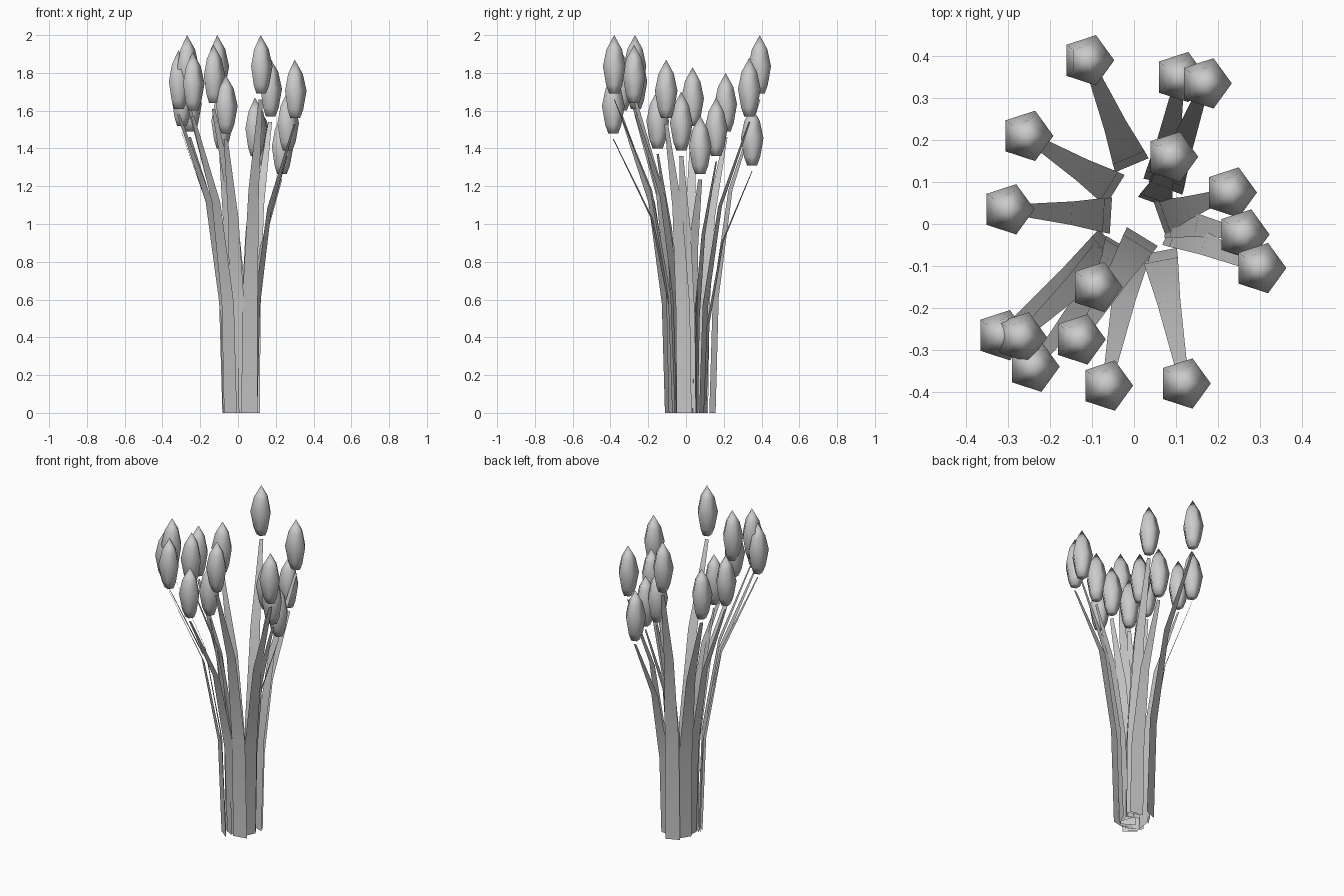
import bpy, bmesh, math
from mathutils import Vector

if "Cube" in bpy.data.objects:
    bpy.data.objects.remove(bpy.data.objects["Cube"])

# each stalk: base x, base y, head x, head y, head top z
PLANTS = [
    (-0.005, 0.14, -0.11, 0.39, 2.00),
    (0.065, 0.10, 0.11, 0.35, 1.62),
    (0.075, 0.085, 0.17, 0.335, 1.88),
    (0.05, 0.05, 0.09, 0.16, 1.67),
    (-0.045, 0.08, -0.255, 0.21, 1.80),
    (-0.055, 0.02, -0.30, 0.035, 1.83),
    (0.06, 0.015, 0.23, 0.075, 1.575),
    (0.08, 0.01, 0.26, -0.025, 1.70),
    (0.085, -0.01, 0.30, -0.105, 1.87),
    (-0.03, -0.05, -0.09, -0.15, 1.71),
    (-0.055, -0.045, -0.315, -0.265, 1.92),
    (-0.05, -0.06, -0.27, -0.27, 2.00),
    (-0.04, -0.085, -0.24, -0.34, 1.91),
    (0.02, -0.03, -0.13, -0.275, 1.95),
    (0.0, -0.055, -0.065, -0.385, 1.79),
    (0.06, -0.065, 0.12, -0.38, 2.00),
]
HEAD_H = 0.31
# head profile: drop below the tip, radius
HEAD = [(0.31, 0.028), (0.265, 0.045), (0.165, 0.063), (0.075, 0.043)]
# stalk stations: height fraction, lean fraction, half width
STALK = [(0, 0, 0.043), (0.37, 0.07, 0.041), (0.71, 0.38, 0.028), (1, 1, 0.011)]


def finish(name, bm, angle):
    me = bpy.data.meshes.new(name)
    bm.to_mesh(me)
    bm.free()
    ob = bpy.data.objects.new(name, me)
    bpy.context.collection.objects.link(ob)
    bpy.ops.object.select_all(action='DESELECT')
    ob.select_set(True)
    bpy.context.view_layer.objects.active = ob
    bpy.ops.object.shade_smooth_by_angle(angle=angle)


def seed_head(name, x, y, top):
    bm = bmesh.new()
    rings = []
    for drop, r in HEAD:
        rings.append([bm.verts.new((x + r * math.cos(i * math.tau / 5),
                                    y + r * math.sin(i * math.tau / 5), top - drop))
                      for i in range(5)])
    bm.faces.new(rings[0][::-1])
    for a, b in zip(rings, rings[1:]):
        for i in range(5):
            j = (i + 1) % 5
            bm.faces.new((a[i], a[j], b[j], b[i]))
    tip = bm.verts.new((x, y, top))
    for i in range(5):
        bm.faces.new((rings[-1][i], rings[-1][(i + 1) % 5], tip))
    finish(name, bm, math.radians(80))


def stalk(name, base, head, height):
    # flat ribbon, turned square to the way it leans
    lean = head - base
    side = Vector((lean.y, -lean.x, 0)).normalized()
    bm = bmesh.new()
    prev = None
    for h, k, w in STALK:
        c = base + lean * k + Vector((0, 0, height * h))
        row = (bm.verts.new(c - side * w), bm.verts.new(c + side * w))
        if prev:
            bm.faces.new((prev[0], prev[1], row[1], row[0]))
        prev = row
    finish(name, bm, math.radians(30))


for n, (bx, by, hx, hy, top) in enumerate(PLANTS, 1):
    stalk(f"reed_stalk_{n}", Vector((bx, by, 0)), Vector((hx, hy, 0)), top - HEAD_H - 0.03)
    seed_head(f"seed_head_{n}", hx, hy, top)
